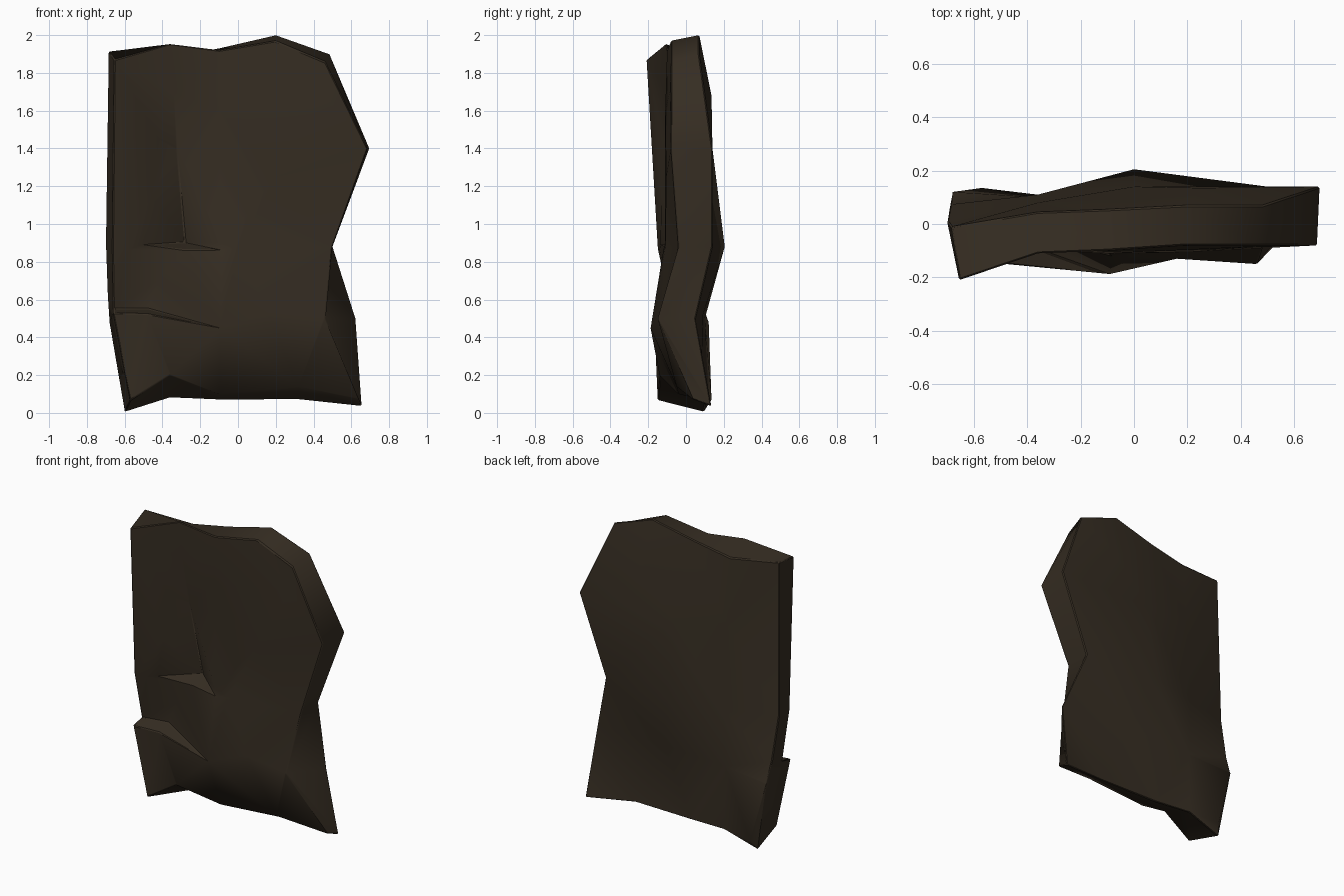
import bpy, bmesh, math
from mathutils import Vector
from mathutils.geometry import delaunay_2d_cdt

if "Cube" in bpy.data.objects:
    bpy.data.objects.remove(bpy.data.objects["Cube"])

# Rims of the slab (x, y, z), counter-clockwise seen from the front
FRONT = [(-.57, -.15, .065), (-.36, -.14, .20), (-.10, -.04, .10), (.32, -.05, .14),
         (.64, .04, .07), (.46, -.15, .50), (.50, -.04, .88), (.685, -.08, 1.40),
         (.46, -.08, 1.86), (.20, -.08, 1.97), (-.10, -.10, 1.92), (-.36, -.11, 1.955),
         (-.655, -.21, 1.87), (-.665, -.15, .87), (-.66, -.08, .55), (-.66, -.17, .53)]
BACK = [(-.60, .095, .005), (-.36, .11, .08), (-.10, .09, .07), (.32, .08, .07),
        (.655, .135, .035), (.625, .05, .50), (.50, .14, .88), (.695, .14, 1.40),
        (.485, .07, 1.90), (.20, .07, 2.0), (-.10, .055, 1.93), (-.36, .045, 1.88),
        (-.685, -.01, 1.915), (-.70, .01, .90), (-.69, .07, .62), (-.68, .12, .48)]

# Inner front relief: carved trough, ledge, flap and bulge
FRONT_IN = [(-.34, -.10, 1.70), (-.325, -.05, 1.40), (-.28, .03, .90),        # trough valley
            (-.50, -.135, .89), (-.46, -.13, 1.15), (-.09, -.11, .90),        # trough sides
            (-.28, -.07, .865), (-.58, -.14, .865), (-.09, -.12, .865),       # ledge lip
            (-.48, -.05, .55), (-.48, -.15, .525), (-.42, -.05, .70),         # flap top
            (.0, -.11, .87), (.16, -.13, .53), (-.10, -.19, .45),             # bulge
            (-.10, -.11, 1.60), (.2, -.105, 1.25), (.45, -.085, 1.70),        # right ridge
            (-.42, -.125, 1.45)]
CREASES = [(0, 1), (1, 2), (0, 18), (18, 4), (4, 3), (3, 2), (2, 5), (0, 15), (15, 5),
           (7, 6), (6, 8), (6, 11), (11, 9), (9, 14), (10, 14), (12, 13), (13, 14),
           (12, 16), (16, 17)]
BACK_IN = [(0, .205, .88), (-.36, .11, .88), (0, .14, 1.40), (.25, .135, 1.68),
           (-.36, .08, 1.45), (.1, .09, .52), (-.36, .10, .50), (-.57, .135, .07)]


def add_sheet(bm, rim, inner, creases=()):
    """Triangulate a rim with inner points in the x-z plane."""
    pts, n = rim + inner, len(rim)
    edges = [(i, (i + 1) % n) for i in range(n)] + [(a + n, b + n) for a, b in creases]
    flat, _, tris, orig, _, _ = delaunay_2d_cdt(
        [Vector((p[0], p[2])) for p in pts], edges, [], 1, 1e-5)
    vs, rim_v = [], {}
    for p, src in zip(flat, orig):
        y = pts[src[0]][1] if src else -.1
        v = bm.verts.new((p.x, y, p.y))
        vs.append(v)
        for s in src:
            rim_v[s] = v
    for t in tris:
        bm.faces.new([vs[i] for i in t])
    return [rim_v[i] for i in range(n)]


bm = bmesh.new()
front = add_sheet(bm, FRONT, FRONT_IN, CREASES)
back = add_sheet(bm, BACK, BACK_IN)
# Side walls joining the two rims
for i in range(len(front)):
    j = (i + 1) % len(front)
    bm.faces.new((front[i], back[i], back[j], front[j]))
bmesh.ops.recalc_face_normals(bm, faces=bm.faces)

mesh = bpy.data.meshes.new("bark_slab")
bm.to_mesh(mesh)
bm.free()
slab = bpy.data.objects.new("bark_slab", mesh)
bpy.context.collection.objects.link(slab)

mat = bpy.data.materials.new("dark_brown")
mat.diffuse_color = (.036, .026, .016, 1)
mat.use_nodes = True
mat.node_tree.nodes["Principled BSDF"].inputs["Base Color"].default_value = mat.diffuse_color
mesh.materials.append(mat)

# Slightly worn edges, soft faces
bevel = slab.modifiers.new("worn_edges", 'BEVEL')
bevel.width = .006
bevel.segments = 1
bevel.limit_method = 'ANGLE'
bevel.angle_limit = math.radians(55)
bpy.context.view_layer.objects.active = slab
slab.select_set(True)
bpy.ops.object.shade_smooth_by_angle(angle=math.radians(50))
